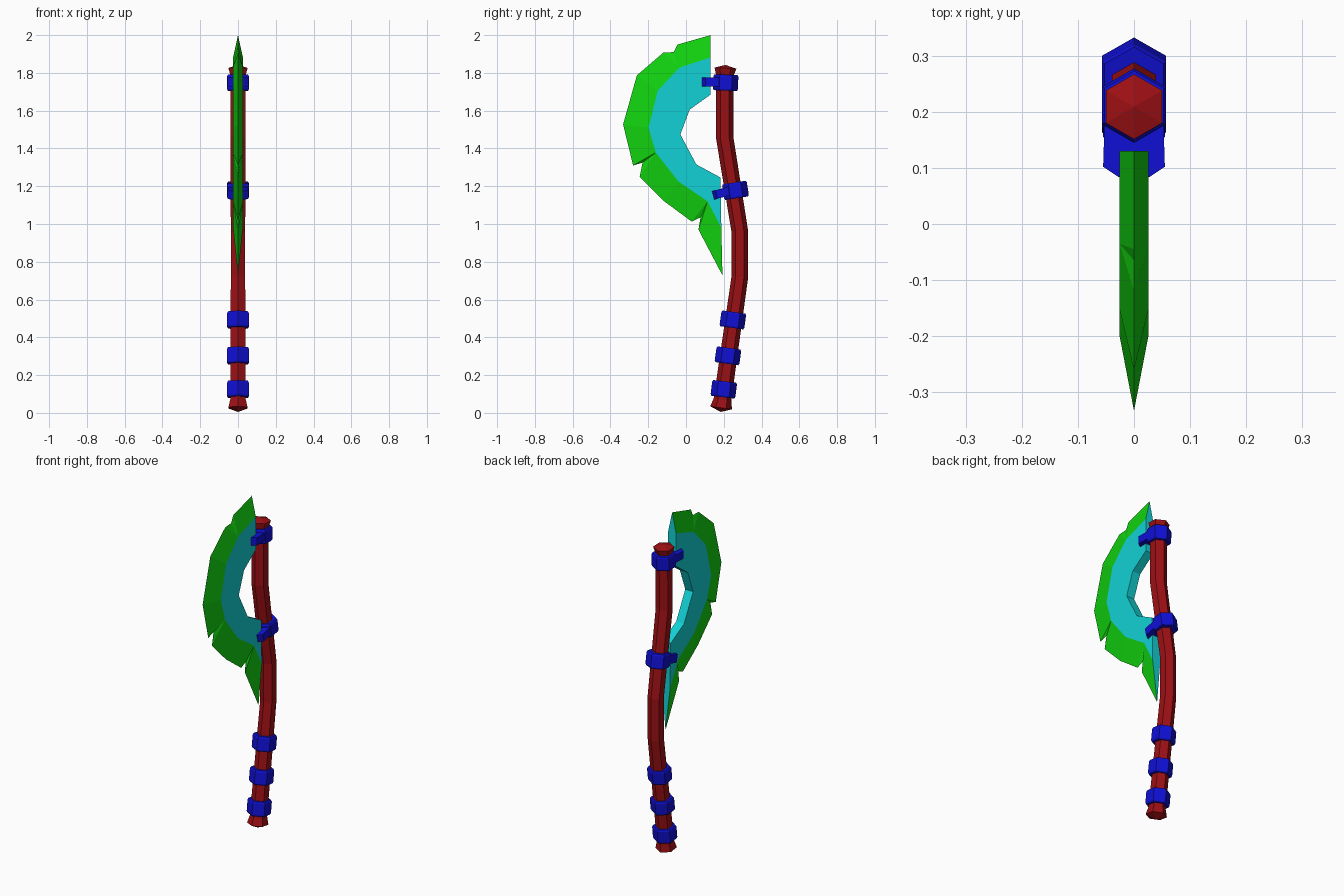
import bpy, bmesh, math
from mathutils import Vector

if "Cube" in bpy.data.objects:
    bpy.data.objects.remove(bpy.data.objects["Cube"], do_unlink=True)


def material(name, rgb):
    m = bpy.data.materials.new(name)
    m.use_nodes = True
    m.diffuse_color = (*rgb, 1)
    m.node_tree.nodes["Principled BSDF"].inputs["Base Color"].default_value = (*rgb, 1)
    return m


RED = material("red wood", (0.33, 0.005, 0.007))
BLUE = material("blue binding", (0.005, 0.005, 0.66))
CYAN = material("cyan blade", (0.006, 0.64, 0.66))
GREEN = material("green edge", (0.006, 0.66, 0.005))


def finish(name, bm, *mats):
    bmesh.ops.recalc_face_normals(bm, faces=bm.faces)
    mesh = bpy.data.meshes.new(name)
    bm.to_mesh(mesh)
    bm.free()
    for m in mats:
        mesh.materials.append(m)
    obj = bpy.data.objects.new(name, mesh)
    bpy.context.collection.objects.link(obj)
    return obj


def hex_loft(name, stations, mat):
    """Six-sided tube through (y, z, radius) stations; radius 0 makes a point."""
    bm = bmesh.new()
    rings = []
    for i, (y, z, r) in enumerate(stations):
        a, b = stations[max(i - 1, 0)], stations[min(i + 1, len(stations) - 1)]
        t = Vector((0, b[0] - a[0], b[1] - a[1])).normalized()
        n = Vector((0, t.z, -t.y))
        c = Vector((0, y, z))
        if r == 0:
            rings.append([bm.verts.new(c)] * 6)
        else:
            rings.append([bm.verts.new(c + r * (n * math.cos(k * math.pi / 3)
                          + Vector((math.sin(k * math.pi / 3), 0, 0)))) for k in range(6)])
    for lo, hi in zip(rings, rings[1:]):
        for k in range(6):
            j = (k + 1) % 6
            bm.faces.new(list(dict.fromkeys((lo[k], lo[j], hi[j], hi[k]))))
    for ring in (rings[0], rings[-1]):
        if len(set(ring)) == 6:
            bm.faces.new(ring)
    return finish(name, bm, mat)


# Bent handle with flared, slightly pointed ends
hex_loft("handle", [
    (0.184, 0.005, 0), (0.186, 0.027, 0.058), (0.193, 0.07, 0.047), (0.285, 0.72, 0.044),
    (0.285, 0.96, 0.044), (0.205, 1.457, 0.046), (0.206, 1.785, 0.046),
    (0.209, 1.825, 0.058), (0.209, 1.842, 0)], RED)

# Bindings around the handle: centre y, z and lean of the handle there
bindings = {
    "lower_grip_ring": (0.2, 0.125, 0.12),
    "middle_grip_ring": (0.222, 0.302, 0.14),
    "upper_grip_ring": (0.248, 0.492, 0.14),
    "lower_blade_ring": (0.262, 1.178, -0.16),
    "upper_blade_ring": (0.21, 1.748, 0.04),
}
for name, (y, z, lean) in bindings.items():
    d = Vector((lean, 1)).normalized()
    hex_loft(name, [(y + d.x * s, z + d.y * s, r) for s, r in
                    ((-0.042, 0.061), (-0.033, 0.066), (0.033, 0.066), (0.042, 0.061))], BLUE)


# Arms that reach from the blade rings to the blade
def arm(name, y, z, length, tilt):
    bm = bmesh.new()
    plan = [(-0.052, 0), (-0.055, length - 0.018), (-0.028, length),
            (0.028, length), (0.055, length - 0.018), (0.052, 0)]
    c, s = math.cos(tilt), math.sin(tilt)
    layers = [[bm.verts.new((x, y - u * c + h * s, z - u * s - h * c)) for x, u in plan]
              for h in (-0.023, 0.023)]
    for layer in layers:
        bm.faces.new(layer)
    for k in range(6):
        j = (k + 1) % 6
        bm.faces.new((layers[0][k], layers[0][j], layers[1][j], layers[1][k]))
    finish(name, bm, BLUE)


arm("lower_blade_arm", 0.25, 1.18, 0.11, 0.26)
arm("upper_blade_arm", 0.2, 1.752, 0.116, 0)

# Crescent blade: (y, z, index of the matching point on the next line inward)
edge = [(0.13, 2.0, 0), (-0.045, 1.95, 1), (-0.065, 1.91, 1), (-0.12, 1.907, 1),
        (-0.26, 1.787, 2), (-0.333, 1.527, 3), (-0.28, 1.31, 4), (-0.23, 1.325, 4),
        (-0.245, 1.25, 4), (-0.115, 1.12, 5), (0.03, 1.013, 6), (0.077, 1.035, 6),
        (0.066, 0.97, 6), (0.193, 0.728, 7)]
ridge = [(0.13, 1.882, 0), (-0.035, 1.828, 1), (-0.15, 1.706, 1), (-0.198, 1.51, 2),
         (-0.16, 1.378, 2), (-0.04, 1.225, 3), (0.114, 1.12, 4), (0.187, 0.98, 4)]
inner = [(0.13, 1.685), (0.02, 1.606), (-0.03, 1.474), (0.055, 1.315), (0.183, 1.246)]
HALF = 0.026

bm = bmesh.new()
rim = [bm.verts.new((0, y, z)) for y, z, _ in edge]
sides = []


def strip(outer, inward, links, slot):
    for i in range(len(outer) - 1):
        a, b = inward[links[i]], inward[links[i + 1]]
        f = bm.faces.new(list(dict.fromkeys((outer[i], outer[i + 1], b, a))))
        f.material_index = slot


for x in (-HALF, HALF):
    mid = [bm.verts.new((x, y, z)) for y, z, _ in ridge]
    back = [bm.verts.new((x, y, z)) for y, z in inner]
    strip(rim, mid, [p[2] for p in edge], 1)
    strip(mid, back, [p[2] for p in ridge], 0)
    sides.append((mid, back))

# Blade back walls and the two pointed ends
(mid_r, back_r), (mid_l, back_l) = sides
for i in range(len(inner) - 1):
    bm.faces.new((back_r[i], back_r[i + 1], back_l[i + 1], back_l[i]))
for k in (0, -1):
    bm.faces.new((back_r[k], mid_r[k], mid_l[k], back_l[k]))
    bm.faces.new((mid_r[k], rim[k], mid_l[k]))
finish("blade", bm, CYAN, GREEN)
